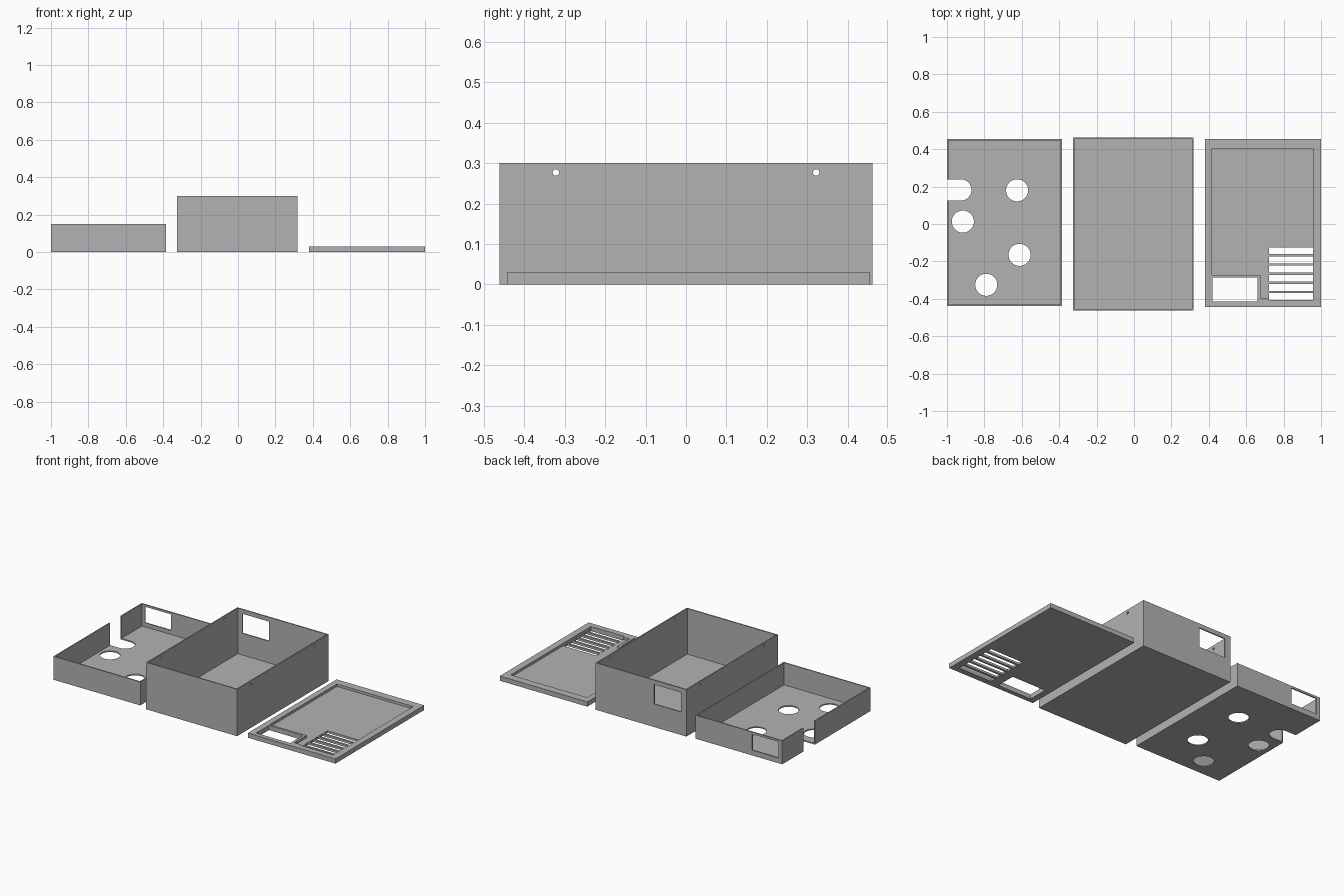
import bpy
import math

if "Cube" in bpy.data.objects:
    bpy.data.objects.remove(bpy.data.objects["Cube"], do_unlink=True)

grey = bpy.data.materials.new("plain grey")
grey.use_nodes = True
COLOUR = (0.45, 0.45, 0.45, 1)
grey.diffuse_color = COLOUR
grey.node_tree.nodes["Principled BSDF"].inputs["Base Color"].default_value = COLOUR


def block(name, x0, x1, y0, y1, z0, z1):
    """Cuboid between two corners."""
    bpy.ops.mesh.primitive_cube_add(size=1, location=((x0 + x1) / 2, (y0 + y1) / 2, (z0 + z1) / 2))
    ob = bpy.context.object
    ob.name = name
    ob.scale = (x1 - x0, y1 - y0, z1 - z0)
    bpy.ops.object.transform_apply(location=True, rotation=False, scale=True)
    ob.data.materials.append(grey)
    return ob


def rod(x, y, z, radius, depth, along_x=False):
    """Cylinder cutter, upright or lying along x."""
    bpy.ops.mesh.primitive_cylinder_add(vertices=48, radius=radius, depth=depth, location=(x, y, z),
                                        rotation=(0, math.pi / 2 if along_x else 0, 0))
    ob = bpy.context.object
    ob.data.materials.append(grey)
    return ob


def cut(target, cutter):
    """Subtract the cutter from the target, then discard it."""
    cutter.hide_render = True
    mod = target.modifiers.new("cut", "BOOLEAN")
    mod.operation = "DIFFERENCE"
    mod.solver = "EXACT"
    mod.object = cutter
    bpy.context.view_layer.objects.active = target
    bpy.ops.object.modifier_apply(modifier=mod.name)
    bpy.data.objects.remove(cutter, do_unlink=True)


def open_box(name, x0, x1, y0, y1, height, wall):
    """Box with a floor and four walls, open at the top."""
    box = block(name, x0, x1, y0, y1, 0, height)
    cut(box, block("cavity", x0 + wall, x1 - wall, y0 + wall, y1 - wall, wall, height + 0.1))
    return box


# Main case: deep box, socket window in the back, screw holes in both sides
case = open_box("main_case", -0.327, 0.317, -0.462, 0.462, 0.3, 0.008)
cut(case, block("socket_window", -0.287, -0.098, 0.42, 0.5, 0.147, 0.272))
for side in (-1, 1):
    cut(case, rod(0, side * 0.322, 0.277, 0.008, 1, along_x=True))

# Inner tray: shallow box with round floor holes
tray = open_box("inner_tray", -1, -0.385, -0.438, 0.455, 0.15, 0.008)
for x, y in ((-0.915, 0.013), (-0.625, 0.18), (-0.612, -0.165), (-0.79, -0.325)):
    cut(tray, rod(x, y, 0, 0.059, 0.06))
cut(tray, block("tray_window", -0.972, -0.787, 0.42, 0.5, 0.034, 0.137))

# Round-ended cable slot through the tray floor and side wall
cut(tray, rod(-0.926, 0.182, 0, 0.057, 0.06))
cut(tray, block("cable_slot", -1.05, -0.926, 0.125, 0.239, -0.05, 0.2))

# Lid: stepped recess, display opening and ventilation slots
lid = block("lid", 0.38, 1, -0.443, 0.455, 0, 0.03)
cut(lid, block("recess", 0.417, 0.957, -0.273, 0.405, 0.014, 0.1))
cut(lid, block("vent_recess", 0.677, 0.957, -0.396, -0.25, 0.014, 0.1))
cut(lid, block("display_opening", 0.42, 0.66, -0.415, -0.287, -0.1, 0.1))
for i in range(6):
    top = -0.125 - 0.049 * i
    cut(lid, block("vent_slot", 0.721, 0.956, top - 0.036, top, -0.1, 0.1))

# Flat faces with softened round holes
for part in (case, tray, lid):
    bpy.ops.object.select_all(action="DESELECT")
    part.select_set(True)
    bpy.context.view_layer.objects.active = part
    bpy.ops.object.shade_smooth_by_angle(angle=math.radians(30))
